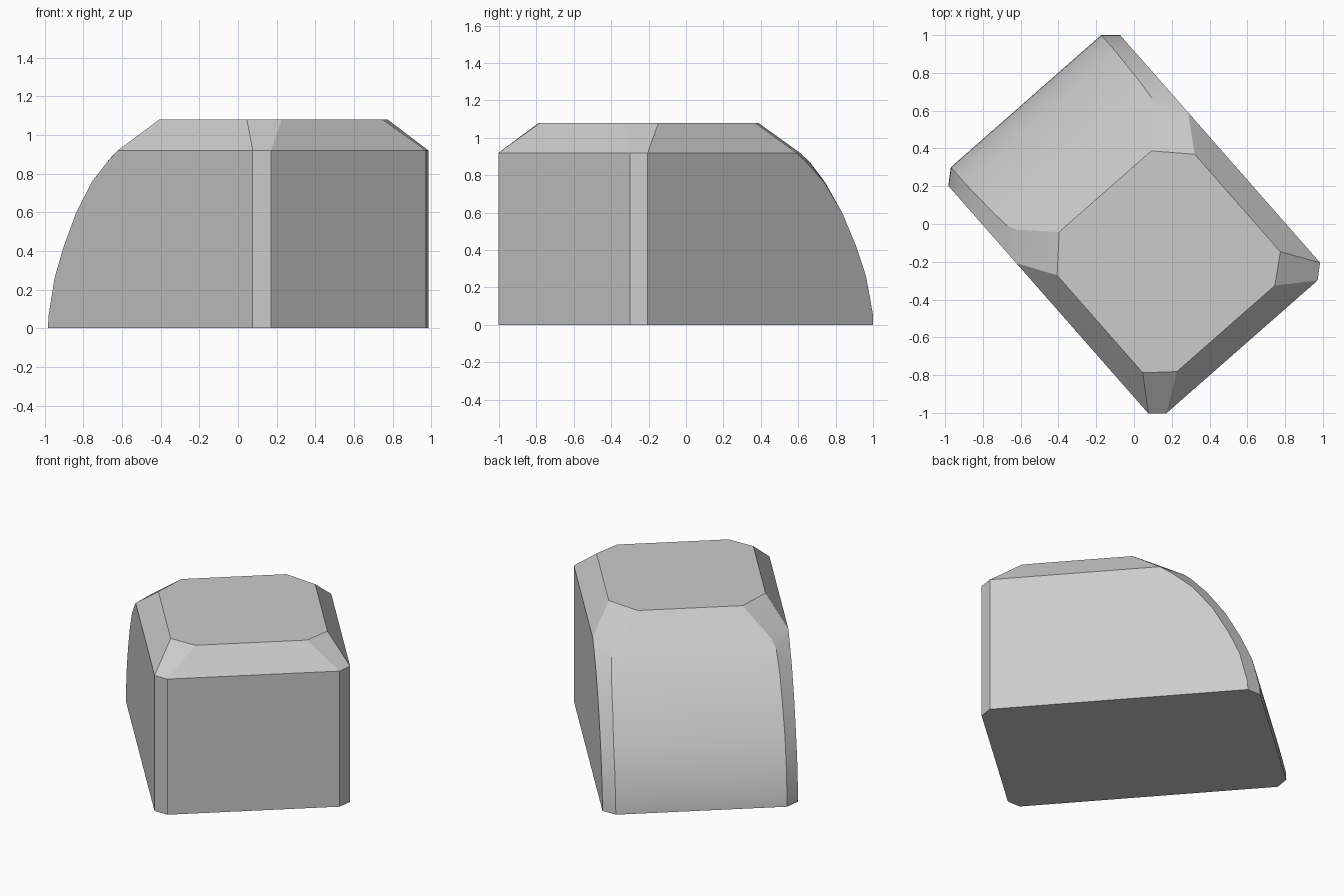
import bpy, bmesh, math
from mathutils import Matrix

cube = bpy.data.objects.get("Cube")
if cube:
    bpy.data.objects.remove(cube, do_unlink=True)

grey = bpy.data.materials.new("plain grey")
grey.use_nodes = True
colour = (0.6, 0.6, 0.6, 1)
grey.diffuse_color = colour
grey.node_tree.nodes["Principled BSDF"].inputs["Base Color"].default_value = colour

WALL = (0.605, 0.866, 0.072, 0.062)   # half width, back depth, back corner cut
TOP = (0.485, 0.737, 0.14, 0.115)

# Levels: height, outline, front reach, front corner cut (across, along)
levels = [
    (0.0, WALL, 0.866, 0.075, 0.065),
    (0.06, WALL, 0.863, 0.075, 0.065),
    (0.26, WALL, 0.815, 0.075, 0.065),
    (0.42, WALL, 0.745, 0.075, 0.065),
    (0.60, WALL, 0.650, 0.080, 0.070),
    (0.76, WALL, 0.535, 0.085, 0.080),
    (0.87, WALL, 0.435, 0.095, 0.110),
    (0.92, WALL, 0.385, 0.120, 0.130),
    (1.08, TOP, 0.230, 0.160, 0.165),
]


def outline(z, size, front, across, along):
    """Cut-corner rectangle, counter-clockwise from the front."""
    w, back, back_across, back_along = size
    half = [(w - back_across, -back), (w, back_along - back),
            (w, front - along), (w - across, front)]
    return [(x, y, z) for x, y in half + [(-x, y) for x, y in reversed(half)]]


# Stack the outlines into one closed block with a curved front
bm = bmesh.new()
rings = [[bm.verts.new(p) for p in outline(*level)] for level in levels]
for low, high in zip(rings, rings[1:]):
    n = len(low)
    for i in range(n):
        j = (i + 1) % n
        bm.faces.new((low[i], low[j], high[j], high[i]))
bm.faces.new(reversed(rings[0]))
bm.faces.new(rings[-1])
bmesh.ops.recalc_face_normals(bm, faces=bm.faces)

# Turn the block on its base
bm.transform(Matrix.Rotation(math.radians(41.3), 4, "Z"))
mesh = bpy.data.meshes.new("curved_block")
bm.to_mesh(mesh)
bm.free()
mesh.materials.append(grey)
block = bpy.data.objects.new("curved_block", mesh)
bpy.context.collection.objects.link(block)

bpy.ops.object.select_all(action="DESELECT")
block.select_set(True)
bpy.context.view_layer.objects.active = block
bpy.ops.object.shade_smooth_by_angle(angle=math.radians(30))
